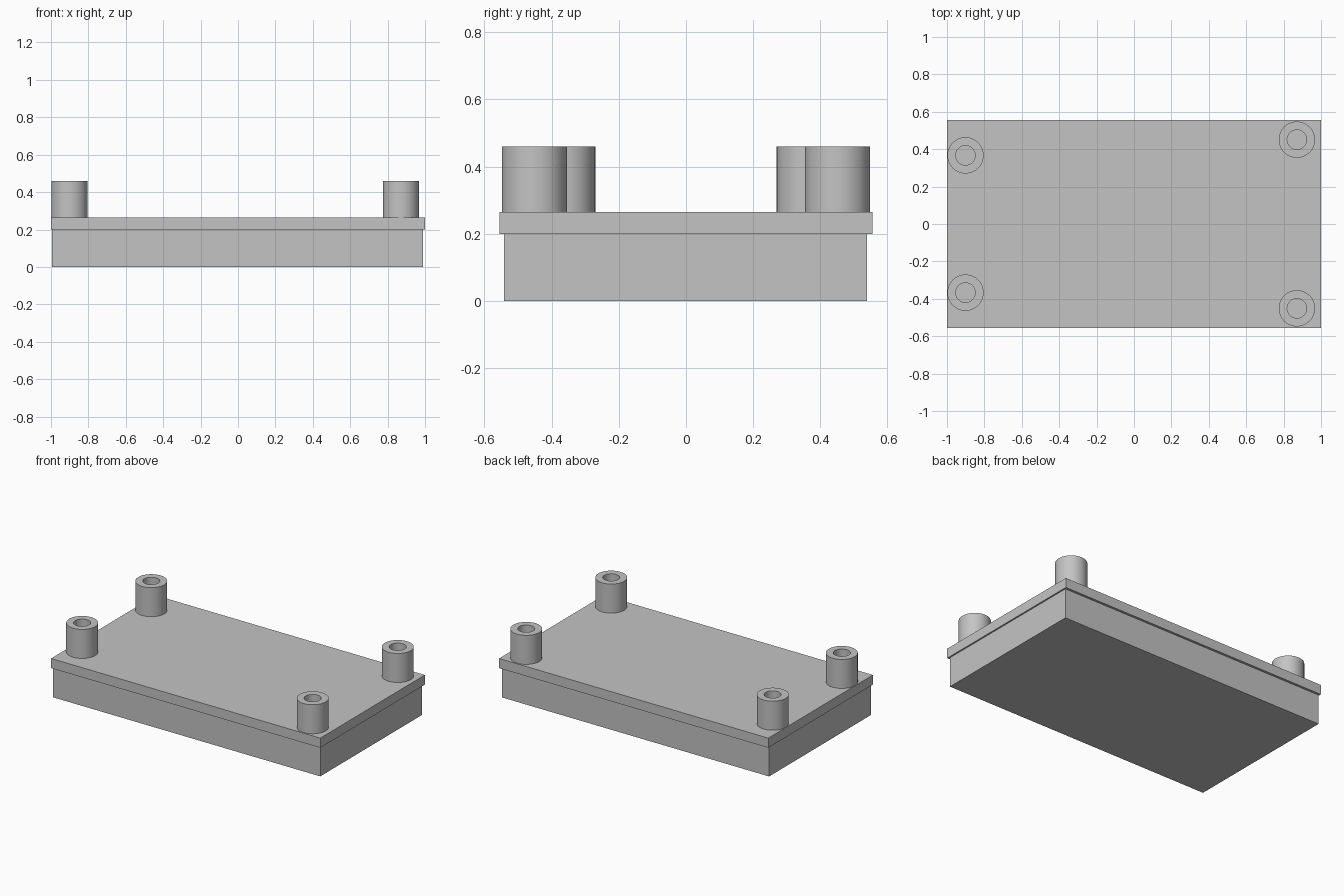
import bpy, bmesh, math

if "Cube" in bpy.data.objects:
    bpy.data.objects.remove(bpy.data.objects["Cube"])

grey = bpy.data.materials.new("plain grey")
grey.diffuse_color = (0.55, 0.55, 0.55, 1)
grey.use_nodes = True
grey.node_tree.nodes["Principled BSDF"].inputs["Base Color"].default_value = grey.diffuse_color


def add_object(name, bm):
    bmesh.ops.recalc_face_normals(bm, faces=bm.faces)
    mesh = bpy.data.meshes.new(name)
    bm.to_mesh(mesh)
    bm.free()
    mesh.materials.append(grey)
    obj = bpy.data.objects.new(name, mesh)
    bpy.context.collection.objects.link(obj)
    return obj


def box(name, low, high):
    bm = bmesh.new()
    bmesh.ops.create_cube(bm, size=1)
    for v in bm.verts:
        v.co = [(a + b) / 2 + c * (b - a) for a, b, c in zip(low, high, v.co)]
    return add_object(name, bm)


def tube(name, x, y, outer, inner, z0, z1, sides=48):
    # Sweep a closed rectangular section around the vertical axis
    section = [(outer, z0), (outer, z1), (inner, z1), (inner, z0)]
    bm = bmesh.new()
    rings = []
    for i in range(sides):
        a = 2 * math.pi * i / sides
        rings.append([bm.verts.new((x + r * math.cos(a), y + r * math.sin(a), z))
                      for r, z in section])
    for i in range(sides):
        p, q = rings[i], rings[(i + 1) % sides]
        for j in range(4):
            k = (j + 1) % 4
            bm.faces.new((p[j], q[j], q[k], p[k]))
    obj = add_object(name, bm)
    bpy.ops.object.select_all(action='DESELECT')
    obj.select_set(True)
    bpy.context.view_layer.objects.active = obj
    bpy.ops.object.shade_smooth_by_angle(angle=math.radians(30))


# Main block and the slightly larger board on top
box("base_block", (-0.995, -0.541, 0), (0.99, 0.539, 0.2))
box("top_board", (-1, -0.555, 0.2), (1, 0.555, 0.265))

# Hollow standoffs: the left pair sits closer together than the right pair
for side, x, y in (("left", -0.901, 0.367), ("right", 0.871, 0.451)):
    for end, s in (("front", -1), ("back", 1)):
        tube(f"standoff_{side}_{end}", x, s * y, 0.097, 0.052, 0.265, 0.46)
